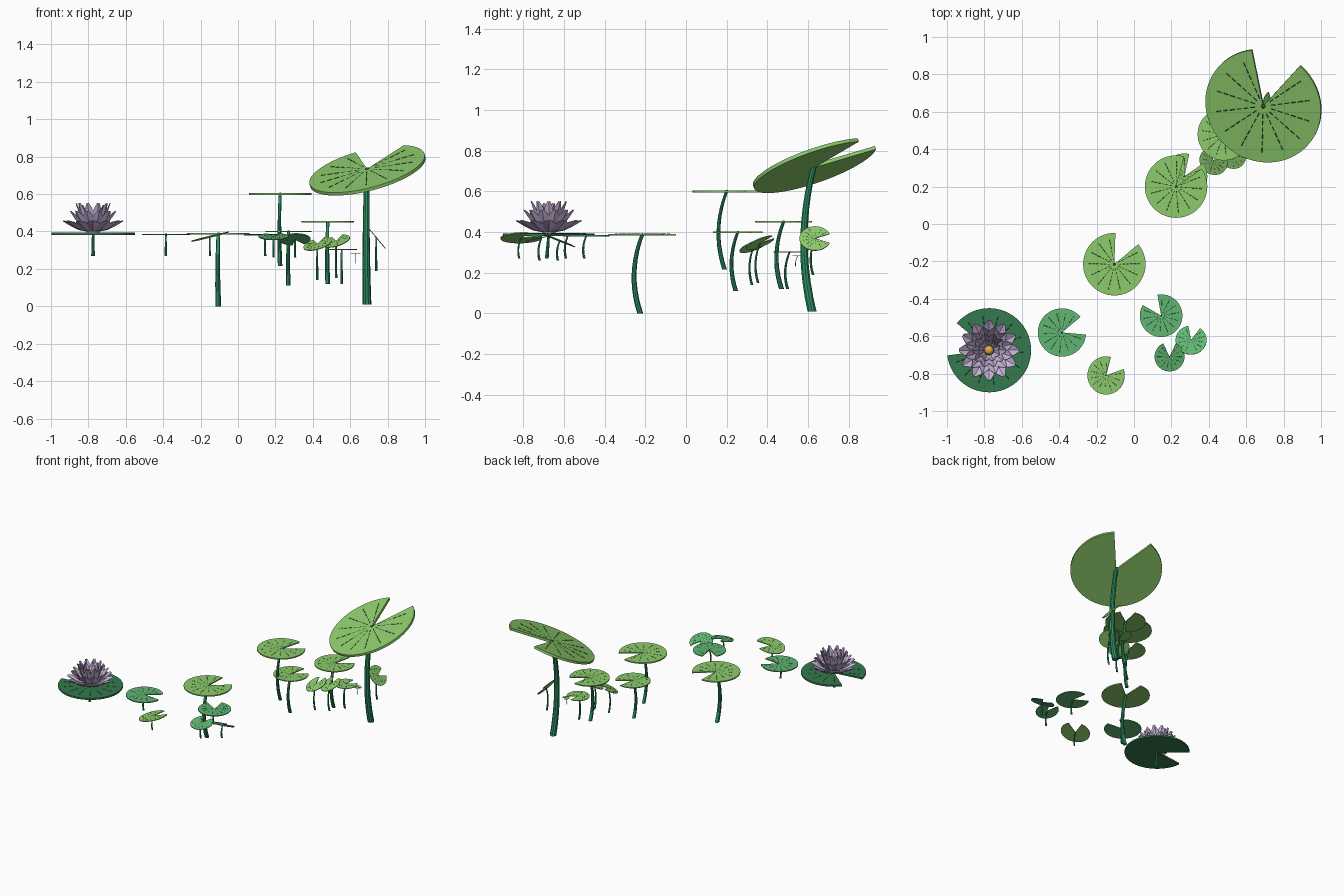
import bpy, bmesh
from math import sin, cos, pi, radians, sqrt
from mathutils import Vector, Matrix

if "Cube" in bpy.data.objects:
    bpy.data.objects.remove(bpy.data.objects["Cube"])


def material(name, rgb):
    m = bpy.data.materials.new(name)
    m.diffuse_color = (*rgb, 1)
    m.use_nodes = True
    m.node_tree.nodes["Principled BSDF"].inputs["Base Color"].default_value = m.diffuse_color
    return m


LIGHT = material("light_leaf", (0.27, 0.60, 0.15))
MID = material("mid_leaf", (0.12, 0.47, 0.17))
DARK = material("dark_leaf", (0.035, 0.19, 0.075))
VEIN = material("vein", (0.02, 0.10, 0.03))
STEM = material("stem_green", (0.025, 0.29, 0.13))
LILAC = material("lilac_petal", (0.58, 0.46, 0.70))
GOLD = material("gold", (0.78, 0.42, 0.05))


def finish(bm, name, mat, matrix=None, smooth=True):
    bmesh.ops.recalc_face_normals(bm, faces=bm.faces)
    me = bpy.data.meshes.new(name)
    bm.to_mesh(me)
    bm.free()
    ob = bpy.data.objects.new(name, me)
    bpy.context.collection.objects.link(ob)
    me.materials.append(mat)
    if matrix:
        ob.matrix_world = matrix
    if smooth:
        bpy.ops.object.select_all(action='DESELECT')
        ob.select_set(True)
        bpy.context.view_layer.objects.active = ob
        bpy.ops.object.shade_smooth_by_angle(angle=radians(35))
    return ob


def tube(name, bottom, top, radius, bow):
    """Gently bowed stem with closed ends."""
    bm = bmesh.new()
    steps, sides, rings = 10, 10, []
    b, t = Vector(bottom), Vector(top)
    for i in range(steps + 1):
        f = i / steps
        c = b.lerp(t, f) + Vector((-0.1 * bow, -bow, 0)) * 4 * f * (1 - f)
        r = radius * (1.1 - 0.4 * f)
        rings.append([bm.verts.new(c + Vector((r * cos(2 * pi * k / sides), r * sin(2 * pi * k / sides), 0)))
                      for k in range(sides)])
    for a, c in zip(rings, rings[1:]):
        for k in range(sides):
            bm.faces.new((a[k], a[k - 1], c[k - 1], c[k]))
    bm.faces.new(rings[0])
    bm.faces.new(rings[-1])
    finish(bm, name, STEM)


def lily_pad(name, x, y, z, r, gap, slope, foot, stem_r, mat, bow=None):
    """Notched disc with veins and a stem. gap = open sector in degrees."""
    n = Vector((-slope[0], -slope[1], 1)).normalized()
    place = Matrix.Translation((x, y, z)) @ Vector((0, 0, 1)).rotation_difference(n).to_matrix().to_4x4()
    start, sweep = radians(gap[1]), 2 * pi - radians(gap[1] - gap[0])
    thick = 0.055 * r

    # leaf blade
    bm = bmesh.new()
    seg = 48
    centre = bm.verts.new((0, 0, 0))
    arc = [bm.verts.new((r * cos(start + sweep * i / seg), r * sin(start + sweep * i / seg), 0))
           for i in range(seg + 1)]
    faces = [bm.faces.new((centre, arc[i], arc[i + 1])) for i in range(seg)]
    ext = bmesh.ops.extrude_face_region(bm, geom=faces)
    low = [v for v in ext["geom"] if isinstance(v, bmesh.types.BMVert)]
    bmesh.ops.translate(bm, verts=low, vec=(0, 0, -thick))
    finish(bm, name, mat, place)

    # dashed radial veins and centre boss
    bm = bmesh.new()
    count, dashes = 12, 6
    for i in range(count):
        a = start + sweep * (i + 0.5) / count
        d, s = Vector((cos(a), sin(a), 0)), Vector((-sin(a), cos(a), 0))
        for k in range(dashes):
            p0 = r * (0.14 + 0.12 * k)
            p1, w = p0 + 0.085 * r, r * (0.011 - 0.001 * k)
            tip0, tip1 = d * p0, d * p1
            up = Vector((0, 0, 0.006 * r))
            q = [bm.verts.new(v) for v in (tip0 - s * w, tip1 - s * w, tip1 + up, tip0 + up, tip1 + s * w, tip0 + s * w)]
            bm.faces.new((q[0], q[1], q[2], q[3]))
            bm.faces.new((q[3], q[2], q[4], q[5]))
    bmesh.ops.create_uvsphere(bm, u_segments=10, v_segments=6, radius=0.04 * r,
                              matrix=Matrix.Diagonal((1, 1, 0.4, 1)))
    finish(bm, name + "_veins", VEIN, place, False)

    # stem
    if bow is None:
        bow = 0.09 * (z - foot)
    tube(name + "_stem", (x, y - 0.01, foot), (x, y, z - thick * 0.4), stem_r, bow)


flat = (0, 0)
# large tilted leaf and its neighbours at the back right
lily_pad("giant_pad", 0.69, 0.63, 0.735, 0.318, (48, 99), (0.26, 0.35), 0.01, 0.021, LIGHT, 0.045)
lily_pad("tall_pad", 0.225, 0.20, 0.605, 0.167, (35, 75), flat, 0.215, 0.011, LIGHT)
lily_pad("middle_pad", 0.48, 0.48, 0.455, 0.14, (35, 78), flat, 0.12, 0.012, LIGHT)
lily_pad("under_pad", 0.27, 0.255, 0.403, 0.122, (35, 78), flat, 0.11, 0.011, LIGHT)
lily_pad("low_pad", 0.555, 0.51, 0.305, 0.08, (40, 85), flat, 0.12, 0.007, LIGHT)
lily_pad("small_pad_left", 0.425, 0.335, 0.335, 0.078, (60, 105), (0.3, 0.4), 0.14, 0.006, LIGHT)
lily_pad("small_pad_right", 0.525, 0.365, 0.35, 0.075, (60, 105), (0.3, 0.4), 0.15, 0.006, LIGHT)
lily_pad("side_pad", 0.74, 0.635, 0.37, 0.077, (68, 112), (-1.2, 0), 0.19, 0.006, LIGHT)
lily_pad("tiny_pad", 0.63, 0.55, 0.285, 0.026, (40, 85), flat, 0.23, 0.002, LIGHT)
# middle and front leaves
lily_pad("central_pad", -0.105, -0.215, 0.392, 0.167, (40, 88), flat, 0.0, 0.014, LIGHT)
lily_pad("front_pad", -0.15, -0.81, 0.375, 0.102, (20, 75), (0.25, 0.03), 0.27, 0.005, LIGHT)
lily_pad("left_pad", -0.385, -0.58, 0.387, 0.129, (-5, 40), flat, 0.27, 0.006, MID)
lily_pad("cluster_pad_back", 0.145, -0.49, 0.385, 0.114, (100, 150), flat, 0.27, 0.006, MID)
lily_pad("cluster_pad_right", 0.305, -0.62, 0.36, 0.083, (55, 100), (0.03, -0.4), 0.26, 0.006, MID)
lily_pad("cluster_pad_front", 0.19, -0.71, 0.375, 0.08, (65, 115), (0, 0.22), 0.26, 0.006, MID)
# leaf carrying the flower
FX, FY = -0.775, -0.675
lily_pad("flower_pad", FX, FY, 0.394, 0.225, (140, 187), flat, 0.27, 0.009, DARK, 0)


def petal_ring(name, count, reach, base_z, tip_z, width, turn):
    """Ring of cupped petals rising from the flower base."""
    bm = bmesh.new()
    widths = (0.35, 0.8, 1.0, 0.85, 0.25)
    for p in range(count):
        a = 2 * pi * (p + turn) / count
        d, s = Vector((cos(a), sin(a), 0)), Vector((-sin(a), cos(a), 0))
        rows = []
        for i, w in enumerate(widths):
            f = i / (len(widths) - 1)
            mid = d * (0.022 + (reach - 0.022) * sqrt(f) * (0.75 + 0.25 * f))
            mid += Vector((0, 0, base_z + (tip_z - base_z) * f ** 1.15))
            lift = Vector((0, 0, 0.012 * w)) - d * 0.004 * w
            side = s * width * w / 2
            rows.append([bm.verts.new(v) for v in (mid - side + lift, mid, mid + side + lift)])
        for r0, r1 in zip(rows, rows[1:]):
            for k in range(2):
                bm.faces.new((r0[k], r0[k + 1], r1[k + 1], r1[k]))
    ob = finish(bm, name, LILAC, Matrix.Translation((FX, FY, 0)), False)
    mod = ob.modifiers.new("thickness", 'SOLIDIFY')
    mod.thickness = 0.003


# flower petals and golden heart
petal_ring("outer_petals", 12, 0.160, 0.400, 0.457, 0.066, 0)
petal_ring("second_petals", 12, 0.125, 0.408, 0.508, 0.054, 0.5)
petal_ring("third_petals", 10, 0.090, 0.416, 0.550, 0.046, 0)
petal_ring("inner_petals", 8, 0.060, 0.424, 0.540, 0.036, 0.5)
bm = bmesh.new()
bmesh.ops.create_uvsphere(bm, u_segments=16, v_segments=10, radius=0.025)
finish(bm, "flower_heart", GOLD, Matrix.Translation((FX, FY, 0.475)))
bm = bmesh.new()
bmesh.ops.create_cone(bm, cap_ends=True, segments=16, radius1=0.035, radius2=0.022, depth=0.08)
finish(bm, "flower_base", LILAC, Matrix.Translation((FX, FY, 0.43)))
